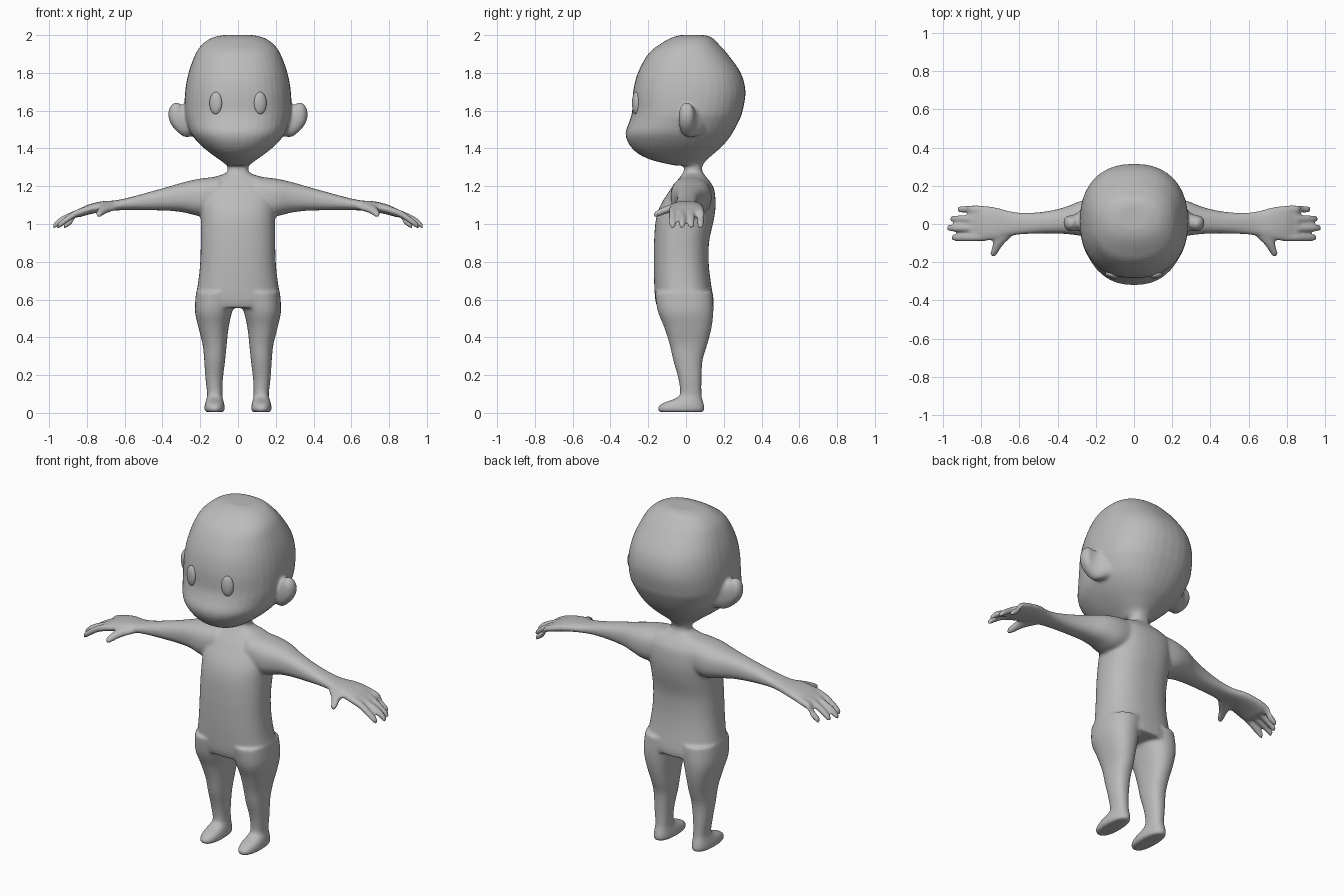
import bpy, bmesh, math
from mathutils import Matrix, Vector

if "Cube" in bpy.data.objects:
    bpy.data.objects.remove(bpy.data.objects["Cube"])

grey = bpy.data.materials.new("plain_grey")
grey.use_nodes = True
colour = (0.5, 0.5, 0.5, 1)
grey.diffuse_color = colour
grey.node_tree.nodes["Principled BSDF"].inputs["Base Color"].default_value = colour


def spline(a, b, c, d, t):
    """Catmull-Rom blend of four rings."""
    return [0.5 * (2 * q + (r - p) * t + (2 * p - 5 * q + 4 * r - s) * t * t
                   + (3 * q - p - 3 * r + s) * t ** 3)
            for p, q, r, s in zip(a, b, c, d)]


def loft(bm, axis, rings, power=2, side=1, steps=4, count=40):
    """Skin rounded sections (position, u0, u1, v0, v1) along an axis."""
    padded = [rings[0]] + rings + [rings[-1]]
    dense = [spline(*padded[i:i + 4], k / steps)
             for i in range(len(rings) - 1) for k in range(steps)] + [rings[-1]]
    loops = []
    for pos, u0, u1, v0, v1 in dense:
        loop = []
        for k in range(count):
            angle = math.tau * k / count
            c, s = math.cos(angle), math.sin(angle)
            u = (u0 + u1) / 2 + (u1 - u0) / 2 * math.copysign(abs(c) ** (2 / power), c)
            v = (v0 + v1) / 2 + (v1 - v0) / 2 * math.copysign(abs(s) ** (2 / power), s)
            co = [u, v]
            co.insert(axis, pos)
            loop.append(bm.verts.new((co[0] * side, co[1], co[2])))
        loops.append(loop)
    faces = [bm.faces.new(loops[0]), bm.faces.new(loops[-1])]
    for a, b in zip(loops, loops[1:]):
        for k in range(count):
            n = (k + 1) % count
            faces.append(bm.faces.new((a[k], a[n], b[n], b[k])))
    bmesh.ops.recalc_face_normals(bm, faces=faces)


def upright(profile):
    """Turn (z, half width, front, back) into centred rings."""
    return [(z, -w, w, f, b) for z, w, f, b in profile]


def make_object(name, bm):
    mesh = bpy.data.meshes.new(name)
    bm.to_mesh(mesh)
    bm.free()
    mesh.materials.append(grey)
    obj = bpy.data.objects.new(name, mesh)
    bpy.context.collection.objects.link(obj)
    return obj


body = bmesh.new()

# Head with a low, forward muzzle
loft(body, 2, upright([
    (2.0, .08, -.03, .10), (1.985, .14, -.08, .14), (1.95, .19, -.14, .175),
    (1.9, .225, -.2, .22), (1.8, .262, -.255, .29), (1.7, .28, -.28, .315),
    (1.6, .283, -.285, .3), (1.55, .275, -.297, .282), (1.48, .25, -.32, .245),
    (1.42, .2, -.3, .2), (1.37, .14, -.25, .145), (1.335, .09, -.17, .105),
    (1.31, .06, -.06, .09)]), power=2.3)

# Neck and torso
loft(body, 2, upright([
    (1.36, .07, -.01, .09), (1.29, .054, -.01, .085), (1.265, .075, -.02, .095),
    (1.245, .14, -.035, .11), (1.22, .18, -.055, .13), (1.18, .197, -.085, .15),
    (1.1, .2, -.135, .157), (1.02, .197, -.16, .147), (.91, .197, -.169, .123),
    (.8, .2, -.171, .12), (.7, .21, -.169, .13), (.6, .226, -.163, .146),
    (.555, .222, -.15, .144)]), power=2.4)

for side in (1, -1):
    # Leg and foot
    loft(body, 2, [
        (.64, .0, .222, -.164, .142), (.54, .03, .228, -.15, .145),
        (.45, .05, .209, -.114, .135), (.36, .06, .187, -.086, .112),
        (.28, .068, .179, -.068, .088), (.18, .08, .172, -.04, .082),
        (.1, .083, .163, -.032, .082), (.075, .08, .167, -.06, .086),
        (.055, .075, .173, -.115, .092), (.035, .071, .177, -.145, .097),
        (.015, .071, .177, -.149, .097), (.004, .08, .168, -.137, .088)],
        power=2.3, side=side)

    # Arm and palm
    loft(body, 0, [
        (.1, -.08, .13, 1.05, 1.252), (.2, -.08, .135, 1.042, 1.24),
        (.28, -.062, .12, 1.06, 1.223), (.36, -.052, .089, 1.07, 1.2),
        (.46, -.049, .066, 1.073, 1.172), (.57, -.053, .058, 1.075, 1.142),
        (.65, -.062, .067, 1.071, 1.125), (.72, -.08, .086, 1.064, 1.12),
        (.79, -.09, .096, 1.05, 1.104), (.84, -.09, .096, 1.036, 1.08),
        (.86, -.08, .088, 1.036, 1.07)], power=2.4, side=side)

    # Four drooping fingers
    for y, tip in ((.077, .925), (.027, .962), (-.021, .98), (-.071, .957)):
        drop = ((.8, 1.077, .018), (.86, 1.054, .02), (tip - .045, 1.02, .02),
                (tip - .01, .994, .017), (tip, .986, .009))
        loft(body, 0, [(x, y - r, y + r, z - r, z + r) for x, z, r in drop],
             side=side, count=20)

    # Thumb
    loft(body, 1, [
        (-.03, .61, .75, 1.07, 1.115), (-.07, .645, .74, 1.064, 1.108),
        (-.11, .685, .742, 1.052, 1.094), (-.15, .712, .752, 1.038, 1.074),
        (-.165, .722, .75, 1.036, 1.064), (-.172, .73, .744, 1.042, 1.056)],
        side=side, count=20)

    # Ear with a ridge running into the back of the head
    loft(body, 0, [
        (.2, -.04, .15, 1.47, 1.69), (.27, -.036, .085, 1.46, 1.64),
        (.295, -.037, .06, 1.467, 1.63), (.32, -.038, .047, 1.487, 1.643),
        (.345, -.034, .043, 1.513, 1.638), (.362, -.018, .032, 1.543, 1.615),
        (.368, -.004, .02, 1.565, 1.595)], power=2.3, side=side, count=28)

# Fuse the parts into one soft skin
skin = make_object("body", body)
bpy.context.view_layer.objects.active = skin
skin.select_set(True)
fuse = skin.modifiers.new("fuse", 'REMESH')
fuse.mode = 'VOXEL'
fuse.voxel_size = 0.008
fuse.use_smooth_shade = True
soften = skin.modifiers.new("soften", 'SMOOTH')
soften.factor = 0.5
soften.iterations = 8
for name in ("fuse", "soften"):
    bpy.ops.object.modifier_apply(modifier=name)
skin.data.shade_smooth()

# Oval eyes lying on the face
for name, side in (("left_eye", 1), ("right_eye", -1)):
    bm = bmesh.new()
    place = (Matrix.Translation(Vector((side * .118, -.266, 1.64)))
             @ Matrix.Rotation(side * .3, 4, 'Z')
             @ Matrix.Diagonal((.034, .018, .059, 1)))
    bmesh.ops.create_uvsphere(bm, u_segments=32, v_segments=20, radius=1, matrix=place)
    make_object(name, bm).data.shade_smooth()
